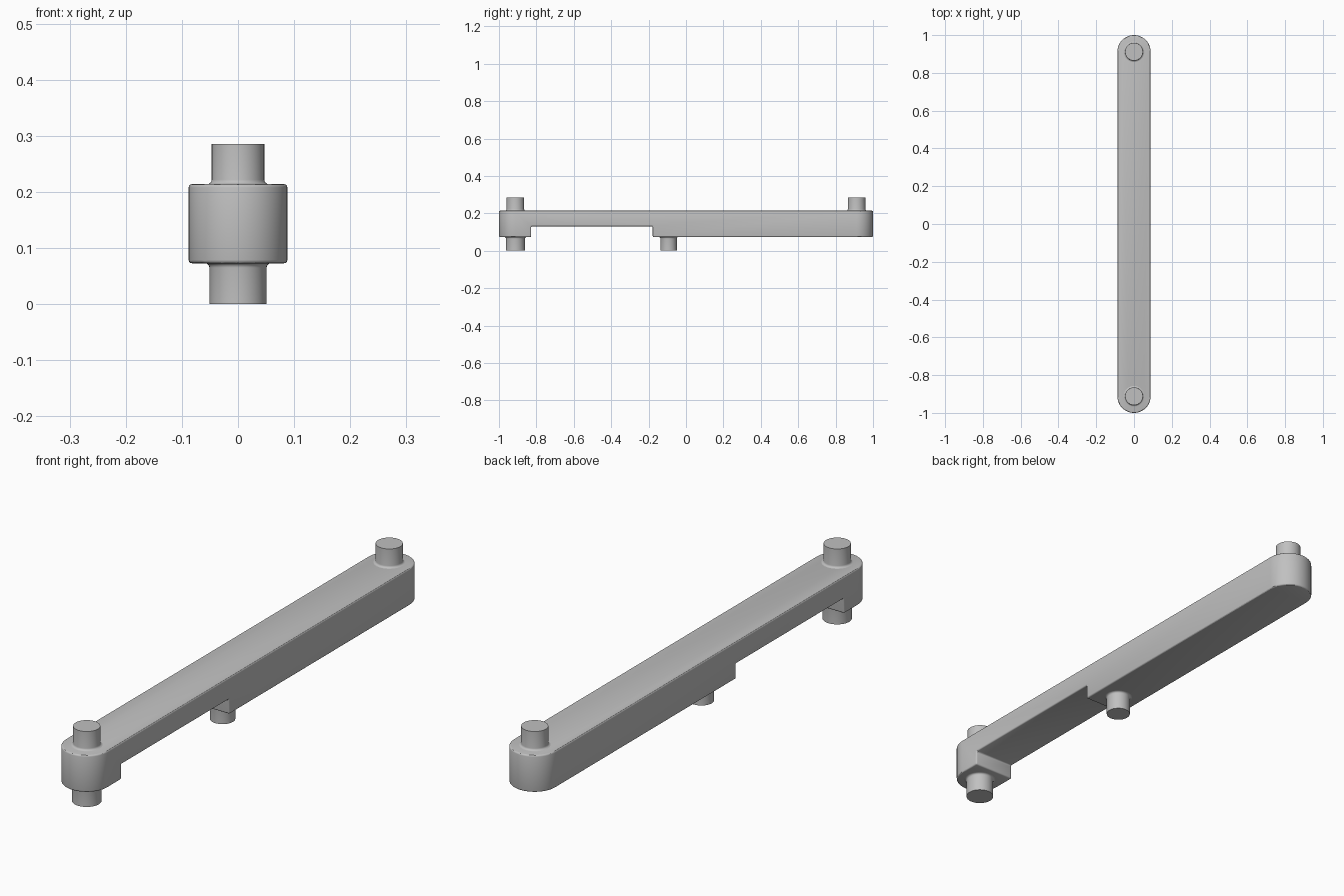
import bpy, bmesh
from math import sin, cos, pi, radians

if "Cube" in bpy.data.objects:
    bpy.data.objects.remove(bpy.data.objects["Cube"])

HALF_WIDTH, HALF_LENGTH = 0.088, 1.0
BOTTOM, TOP = 0.073, 0.214

grey = bpy.data.materials.new("plain grey")
grey.use_nodes = True
colour = (0.53, 0.53, 0.53, 1)
grey.diffuse_color = colour
grey.node_tree.nodes["Principled BSDF"].inputs["Base Color"].default_value = colour


def make_object(name, bm):
    bmesh.ops.recalc_face_normals(bm, faces=bm.faces)
    mesh = bpy.data.meshes.new(name)
    bm.to_mesh(mesh)
    bm.free()
    mesh.materials.append(grey)
    obj = bpy.data.objects.new(name, mesh)
    bpy.context.collection.objects.link(obj)
    return obj


def shade(obj, angle=30):
    bpy.ops.object.select_all(action='DESELECT')
    obj.select_set(True)
    bpy.context.view_layer.objects.active = obj
    bpy.ops.object.shade_smooth_by_angle(angle=radians(angle))


def apply_modifiers(obj):
    bpy.context.view_layer.update()
    evaluated = obj.evaluated_get(bpy.context.evaluated_depsgraph_get())
    obj.data = bpy.data.meshes.new_from_object(evaluated)
    obj.modifiers.clear()


# Long bar with round ends
bm = bmesh.new()
steps = 24
outline = []
for side in (1, -1):
    for i in range(steps + 1):
        a = pi * i / steps
        outline.append(bm.verts.new((side * HALF_WIDTH * cos(a),
                                     side * (HALF_LENGTH - HALF_WIDTH + HALF_WIDTH * sin(a)),
                                     BOTTOM)))
base = bm.faces.new(outline)
raised = bmesh.ops.extrude_face_region(bm, geom=[base])
bmesh.ops.translate(bm, vec=(0, 0, TOP - BOTTOM),
                    verts=[g for g in raised["geom"] if isinstance(g, bmesh.types.BMVert)])
bar = make_object("bar", bm)

# Notch through the underside
bm = bmesh.new()
bmesh.ops.create_cube(bm, size=1)
bmesh.ops.scale(bm, vec=(0.4, 0.65, 0.2), verts=bm.verts)
bmesh.ops.translate(bm, vec=(0, -0.503, 0.03), verts=bm.verts)
cutter = make_object("notch_cutter", bm)
cutter.hide_render = True
cut = bar.modifiers.new("notch", 'BOOLEAN')
cut.operation, cut.solver, cut.object = 'DIFFERENCE', 'EXACT', cutter

# Softened rims
bevel = bar.modifiers.new("soft_edges", 'BEVEL')
bevel.width, bevel.segments = 0.006, 3
bevel.limit_method, bevel.angle_limit = 'ANGLE', radians(40)
apply_modifiers(bar)
bpy.data.objects.remove(cutter)
shade(bar)


# Pin with a small fillet where it meets the bar
def make_pin(name, y, radius, root, tip, fillet=0.008):
    direction = 1 if tip > root else -1
    profile = [(radius + fillet, root - direction * 0.004)]
    for i in range(5):
        a = pi / 2 * i / 4
        profile.append((radius + fillet * (1 - sin(a)),
                        root + direction * fillet * (1 - cos(a))))
    profile.append((radius, tip))
    bm = bmesh.new()
    count = 40
    rings = [[bm.verts.new((r * cos(2 * pi * k / count), y + r * sin(2 * pi * k / count), z))
              for k in range(count)] for r, z in profile]
    for low, high in zip(rings, rings[1:]):
        for k in range(count):
            n = (k + 1) % count
            bm.faces.new((low[k], low[n], high[n], high[k]))
    bm.faces.new(rings[0])
    bm.faces.new(rings[-1])
    shade(make_object(name, bm))


make_pin("front_top_pin", -0.912, 0.047, TOP, 0.286)
make_pin("back_top_pin", 0.912, 0.047, TOP, 0.286)
make_pin("front_bottom_pin", -0.912, 0.051, BOTTOM, 0)
make_pin("middle_bottom_pin", -0.093, 0.044, BOTTOM, 0)
